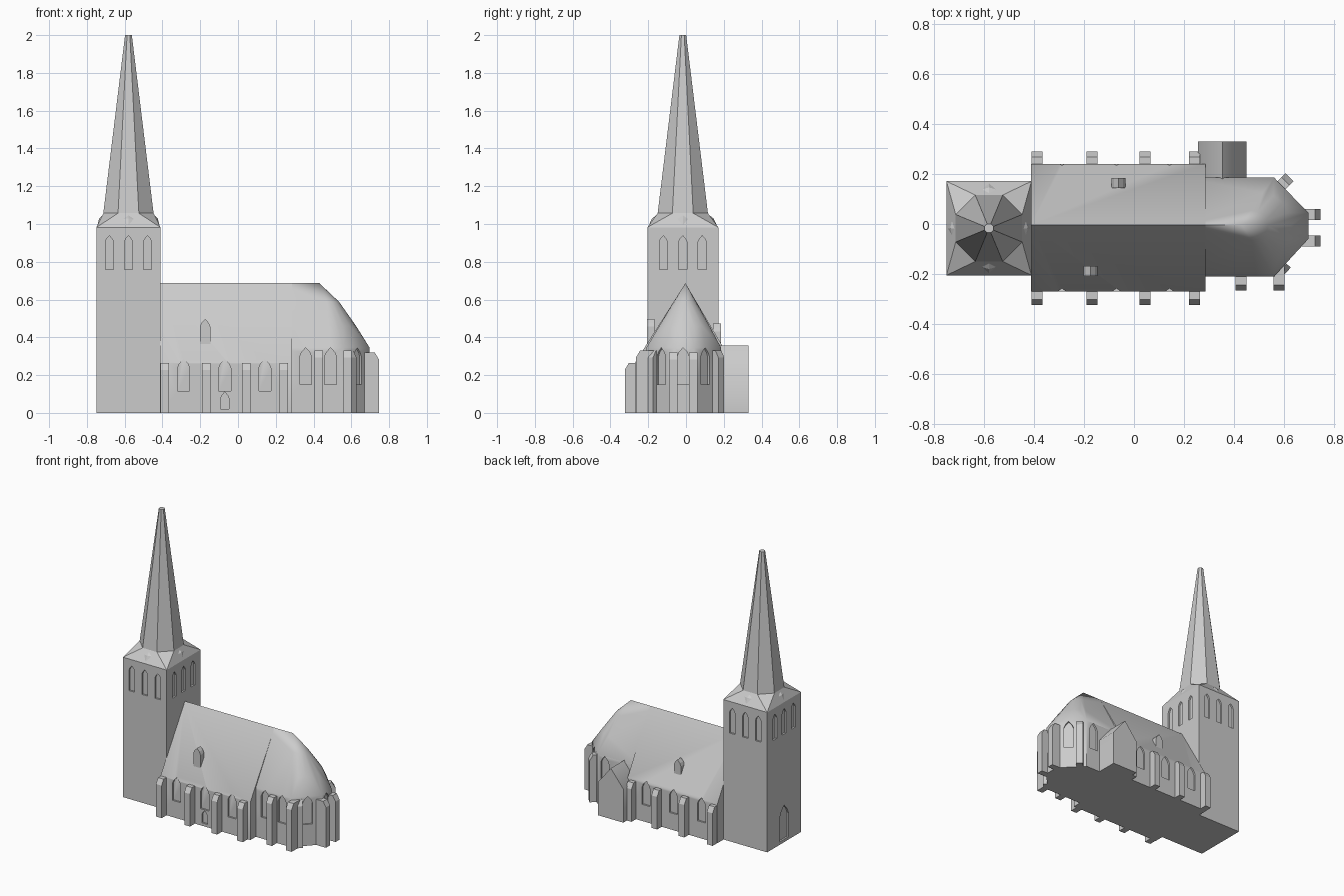
import bpy, bmesh, math
from mathutils import Vector

if "Cube" in bpy.data.objects:
    bpy.data.objects.remove(bpy.data.objects["Cube"])

stone = bpy.data.materials.new("light_grey_stone")
stone.diffuse_color = (0.6, 0.6, 0.6, 1)
stone.use_nodes = True
stone.node_tree.nodes["Principled BSDF"].inputs["Base Color"].default_value = stone.diffuse_color


def finish(name, bm):
    bmesh.ops.recalc_face_normals(bm, faces=bm.faces[:])
    me = bpy.data.meshes.new(name)
    bm.to_mesh(me)
    bm.free()
    me.materials.append(stone)
    ob = bpy.data.objects.new(name, me)
    bpy.context.collection.objects.link(ob)
    return ob


def prism(bm, pts, origin, deg, d0, d1):
    """Extrude a (u, z) profile from d0 to d1 along heading deg; u points 90 degrees left."""
    a = math.radians(deg)
    e = Vector((math.cos(a), math.sin(a), 0))
    t = Vector((-math.sin(a), math.cos(a), 0))
    o = Vector((origin[0], origin[1], 0))
    rings = [[bm.verts.new(o + e * d + t * u + Vector((0, 0, z))) for u, z in pts] for d in (d0, d1)]
    n = len(pts)
    bm.faces.new(rings[0])
    bm.faces.new(rings[1][::-1])
    for i in range(n):
        j = (i + 1) % n
        bm.faces.new((rings[0][i], rings[1][i], rings[1][j], rings[0][j]))


def hull(name, pts):
    bm = bmesh.new()
    for p in pts:
        bm.verts.new(p)
    res = bmesh.ops.convex_hull(bm, input=bm.verts[:])
    junk = {g for g in res["geom_interior"] + res["geom_unused"] if isinstance(g, bmesh.types.BMVert)}
    bmesh.ops.delete(bm, geom=list(junk), context='VERTS')
    bmesh.ops.dissolve_limit(bm, angle_limit=0.01, verts=bm.verts[:], edges=bm.edges[:])
    return finish(name, bm)


def solid(name, pts, origin, deg, d0, d1):
    bm = bmesh.new()
    prism(bm, pts, origin, deg, d0, d1)
    return finish(name, bm)


def arch(w, z0, z1):
    return [(-w / 2, z0), (w / 2, z0), (w / 2, z1 - .75 * w), (.34 * w, z1 - .38 * w),
            (0, z1), (-.34 * w, z1 - .38 * w), (-w / 2, z1 - .75 * w)]


def recess(ob, windows, depth=0.012):
    """Cut pointed recesses; each window is x, y, heading, width, bottom, top."""
    bm = bmesh.new()
    for x, y, deg, w, z0, z1 in windows:
        prism(bm, arch(w, z0, z1), (x, y), deg, -depth, 0.03)
    cutter = finish("window_cutter", bm)
    cutter.hide_render = True
    mod = ob.modifiers.new("recesses", 'BOOLEAN')
    mod.operation, mod.solver, mod.object = 'DIFFERENCE', 'EXACT', cutter
    bpy.context.view_layer.objects.active = ob
    bpy.ops.object.modifier_apply(modifier=mod.name)
    bpy.data.objects.remove(cutter)


def smooth(ob, deg):
    bpy.ops.object.select_all(action='DESELECT')
    ob.select_set(True)
    bpy.context.view_layer.objects.active = ob
    bpy.ops.object.shade_smooth_by_angle(angle=math.radians(deg))


# Tower with three belfry openings per side and a west door
TX, TY, HX, HY = -0.58, -0.017, 0.17, 0.188
tower = solid("tower", [(-HY, 0), (HY, 0), (HY, .982), (-HY, .982)], (TX, TY), 0, -HX, HX)
openings = [(TX - HX, TY, 180, .1, .02, .26)]
for k in (-1, 0, 1):
    for s in (-1, 1):
        openings.append((TX + k * .101, TY + s * HY, 90 * s, .043, .76, .938))
        openings.append((TX + s * HX, TY + k * .103, 90 - 90 * s, .043, .76, .938))
recess(tower, openings)

# Broach skirt from square eaves to octagon, then the tall spire
R = .133 / math.cos(math.pi / 8)
octagon = [(TX + R * math.cos(math.pi * (i + .5) / 4), TY + R * math.sin(math.pi * (i + .5) / 4), 1.057)
           for i in range(8)]
hull("spire_skirt", [(TX + a * HX, TY + b * HY, .982) for a in (-1, 1) for b in (-1, 1)] + octagon)
top = [(TX + (x - TX) * .135, TY + (y - TY) * .135, 2.0) for x, y, z in octagon]
hull("spire", octagon + top)

# Small diamond vents lying in low relief on each skirt slope
for name, deg, half in (("east", 0, HX), ("north", 90, HY), ("west", 180, HX), ("south", 270, HY)):
    a = math.radians(deg)
    pts = []
    for f, u, lift in ((.15, 0, 0), (.85, 0, 0), (.6, .028, 0), (.6, -.028, 0), (.55, 0, .008)):
        r, z = half + (.133 - half) * f + lift * .7, .982 + .075 * f + lift * .7
        pts.append((TX + r * math.cos(a) - u * math.sin(a), TY + r * math.sin(a) + u * math.cos(a), z))
    hull(name + "_skirt_vent", pts)

# Nave with pitched roof
nave = solid("nave", [(-.27, 0), (.24, 0), (.24, .275), (-.003, .687), (-.27, .266)], (0, 0), 0, -.412, .285)
nave_windows = [(-.07, -.27, -90, .044, .02, .11)]
for x in (-.288, -.07, .142):
    nave_windows += [(x, -.27, -90, .064, .117, .285), (x, .24, 90, .064, .117, .285)]
recess(nave, nave_windows)
smooth(nave, 35)

# Choir with rounded apse roof, built as rings of half ellipses over a faceted wall
foot = [(.2, -.21), (.56, -.21), (.697, -.06), (.697, .045), (.56, .186), (.2, .186)]
apse = [(.2, -.003, .687), (.43, -.003, .687)]
for z, cx, end, w in ((.588, .47, .535, .0595), (.46, .515, .625, .131)):
    for k in range(-4, 5):
        t = k * math.pi / 8
        apse.append((cx + (end - cx) * math.cos(t), -.006 + w * math.sin(t), z))
choir = hull("choir", [(x, y, z) for x, y in foot for z in (0, .345)] + apse)
recess(choir, [(.358, -.21, -90, .062, .15, .345), (.49, -.21, -90, .062, .15, .345),
               (.5, .186, 90, .062, .15, .345), (.697, -.015, 0, .062, .15, .345),
               (.632, -.131, -43, .062, .15, .345), (.642, .101, 45, .062, .15, .345)])
smooth(choir, 38)

# Gabled side annex on the back
annex = solid("annex", [(-.0975, 0), (.0975, 0), (.0975, .235), (0, .356), (-.0975, .235)],
              (.353, 0), 90, .12, .33)
smooth(annex, 60)

# Buttresses with a sloped outer top edge: x, y, heading, length, height
spots = [(.427, -.21, -90, .055, .33), (.58, -.2, -90, .065, .33), (.59, -.17, -43, .03, .33),
         (.59, .155, 45, .045, .33), (.697, .038, 0, .049, .32), (.697, -.068, 0, .049, .32)]
for x in (-.388, -.168, .043, .242):
    spots += [(x, -.27, -90, .054, .265), (x, .24, 90, .05, .265)]
bm = bmesh.new()
for x, y, deg, n, h in spots:
    prism(bm, [(-.03, 0), (n, 0), (n, h - .037), (n - .022, h), (-.03, h)], (x, y), deg - 90, -.022, .022)
finish("buttresses", bm)

# Roof dormers
solid("front_dormer", arch(.055, .36, .498), (-.174, -.207), -90, -.04, 0)
solid("back_dormer", arch(.055, .36, .472), (-.062, .184), 90, -.04, 0)
